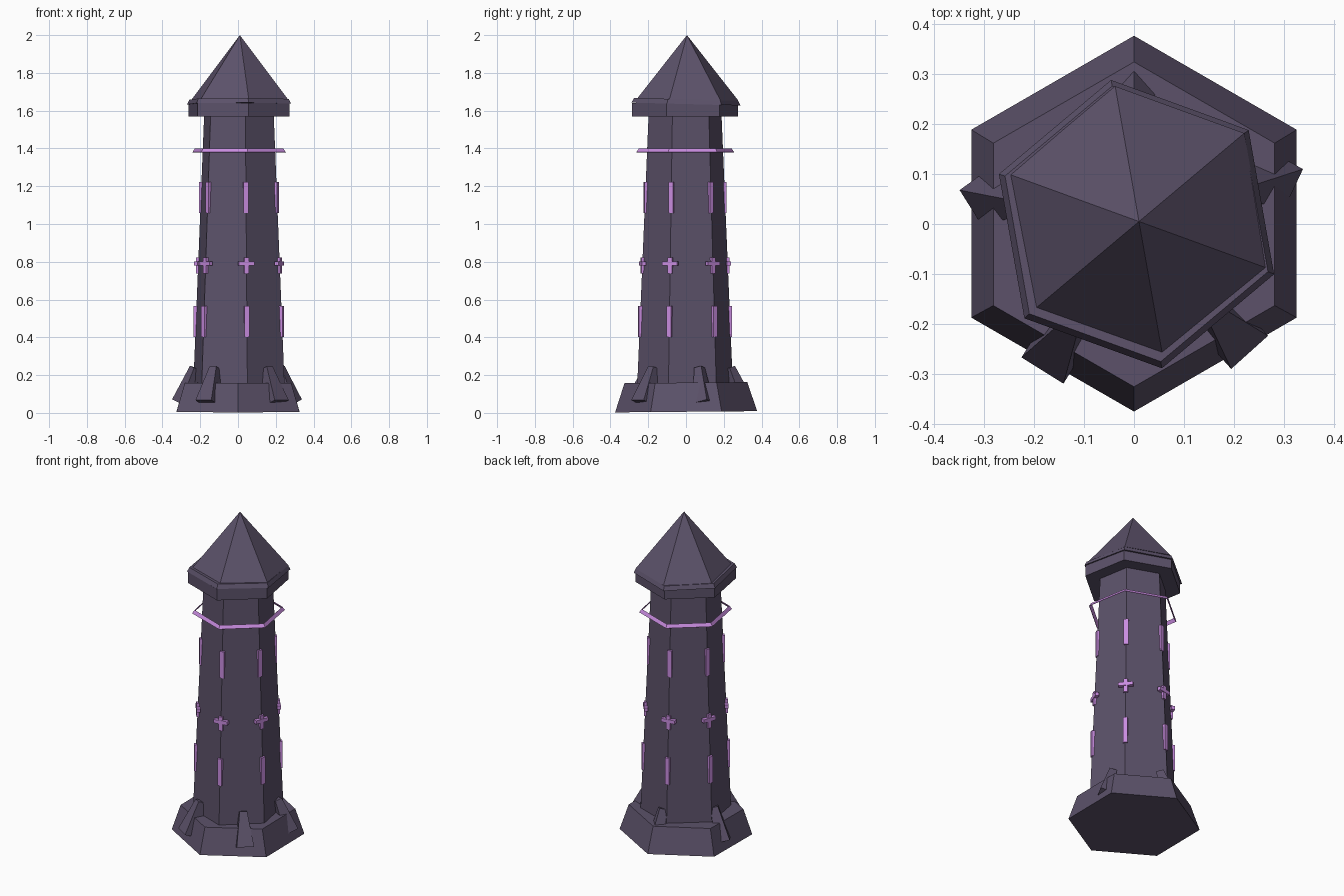
import bpy, bmesh
from math import radians, sin, cos
from mathutils import Matrix, Vector

cube = bpy.data.objects.get("Cube")
if cube:
    bpy.data.objects.remove(cube, do_unlink=True)


def material(name, rgb):
    mat = bpy.data.materials.new(name)
    mat.use_nodes = True
    color = (*rgb, 1)
    mat.diffuse_color = color
    mat.node_tree.nodes["Principled BSDF"].inputs["Base Color"].default_value = color
    return mat


stone = material("dark_violet_stone", (0.107, 0.084, 0.144))
glow = material("glowing_violet", (0.58, 0.26, 0.74))


def finish(name, bm, mat):
    bmesh.ops.recalc_face_normals(bm, faces=bm.faces)
    mesh = bpy.data.meshes.new(name)
    bm.to_mesh(mesh)
    bm.free()
    mesh.materials.append(mat)
    obj = bpy.data.objects.new(name, mesh)
    bpy.context.collection.objects.link(obj)
    return obj


def frustum(name, z0, z1, r0, r1, turn, mat=stone, center=(0, 0), tilt=0, sides=6, caps=True):
    """Tapered prism with one corner at angle `turn`, tilted about x."""
    bm = bmesh.new()
    bmesh.ops.create_cone(bm, cap_ends=caps, segments=sides, radius1=r0, radius2=r1, depth=z1 - z0)
    # the first corner of the primitive is found so that `turn` is exact
    bm.verts.ensure_lookup_table()
    first = bm.verts[0].co
    start = Vector((1, 0)).angle_signed(first.xy)
    bm.transform(Matrix.Translation((*center, (z0 + z1) / 2))
                 @ Matrix.Rotation(radians(tilt), 4, "X")
                 @ Matrix.Rotation(radians(turn) + start, 4, "Z"))
    bmesh.ops.remove_doubles(bm, verts=bm.verts, dist=0.0001)
    return finish(name, bm, mat)


TURN = 40

# Foot, shaft and roof
frustum("foot", 0.006, 0.16, 0.376, 0.325, 30, tilt=0.5)
frustum("shaft", 0.1, 1.6, 0.259, 0.195, TURN, center=(0.005, -0.005))
frustum("roof_rim", 1.57, 1.64, 0.285, 0.285, TURN, center=(0.005, -0.005))
frustum("roof_skirt", 1.635, 1.66, 0.293, 0.28, TURN, center=(0.005, 0), tilt=-1.5)
frustum("roof", 1.655, 2.0, 0.275, 0, TURN, center=(0.01, 0.005))

# Floating band around the upper shaft
band = frustum("floating_band", 1.38, 1.4, 0.263, 0.249, TURN, glow, (0.006, -0.004), caps=False)
shell = band.modifiers.new("thickness", "SOLIDIFY")
shell.thickness = 0.003

# Leaning claws around the foot; spin turns a corner or a flat side outward
for angle, spin in ((18, 0), (90, 0), (169, 0), (238, 45), (312, 45)):
    bm = bmesh.new()
    bmesh.ops.create_cone(bm, cap_ends=True, segments=4, radius1=0.07 if spin else 0.06,
                          radius2=0.03, depth=0.2)
    bm.transform(Matrix.Rotation(radians(angle), 4, "Z")
                 @ Matrix.Translation((0.265, 0, 0.145))
                 @ Matrix.Rotation(radians(-20), 4, "Y")
                 @ Matrix.Rotation(radians(spin), 4, "Z"))
    finish("foot_claw", bm, stone)

# Rune marks on every shaft corner: bar, cross, bar
# (height, outer radius, width, length)
marks = (("upper_rune", 1.14, 0.22, 0.026, 0.165),
         ("cross_rune_upright", 0.78, 0.237, 0.024, 0.085),
         ("cross_rune_arm", 0.79, 0.239, 0.085, 0.022),
         ("lower_rune", 0.483, 0.25, 0.026, 0.165))
for k in range(6):
    a = radians(TURN + 60 * k)
    for name, z, outer, width, length in marks:
        bm = bmesh.new()
        bmesh.ops.create_cube(bm, size=1)
        r = outer - 0.011
        bm.transform(Matrix.Translation((r * cos(a) + 0.005, r * sin(a) - 0.005, z))
                     @ Matrix.Rotation(a, 4, "Z")
                     @ Matrix.Diagonal((0.022, width, length, 1)))
        finish(name, bm, glow)
